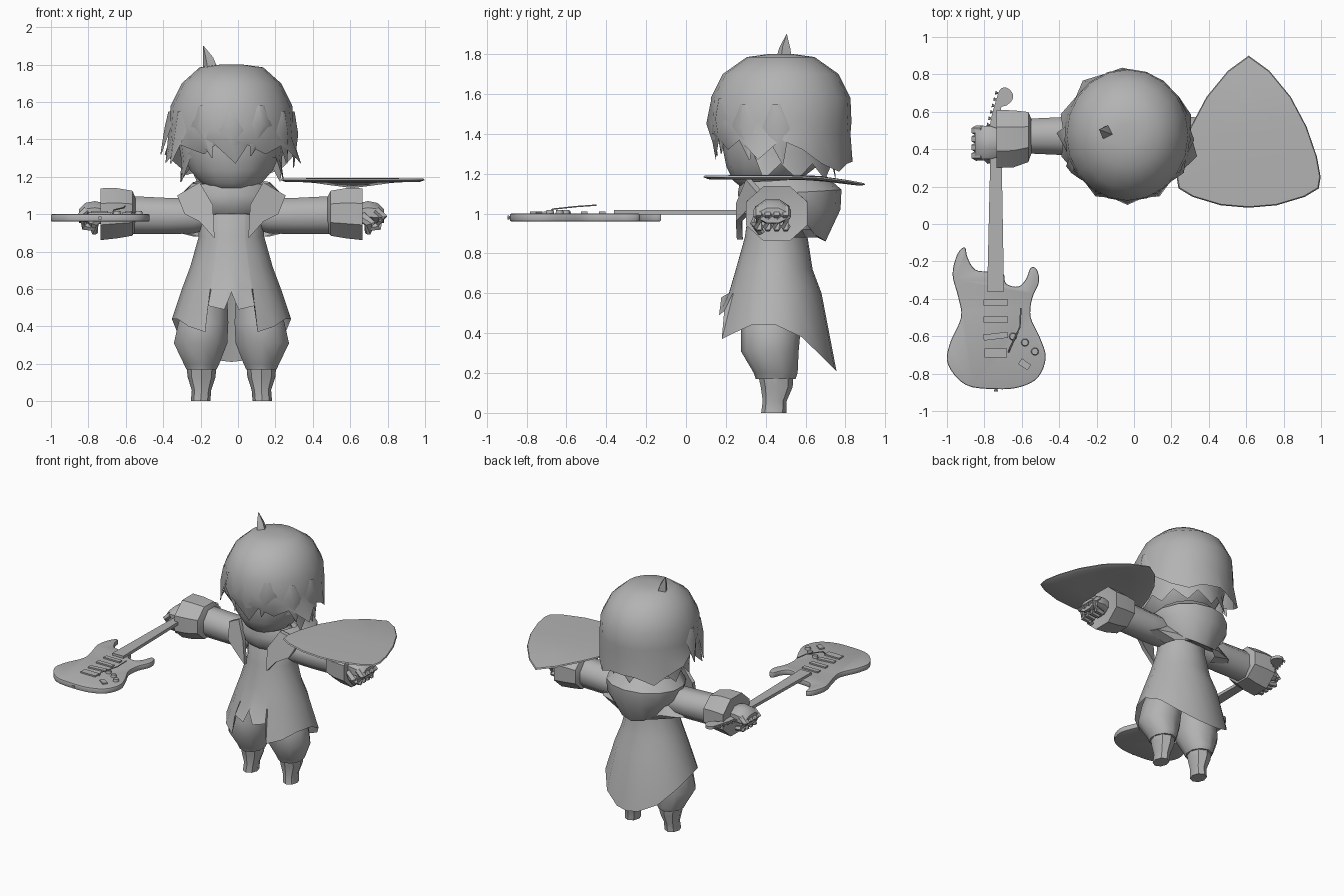
import bpy, bmesh, math
from mathutils import Vector

if "Cube" in bpy.data.objects:
    bpy.data.objects.remove(bpy.data.objects["Cube"])

CX, CY = -0.035, 0.47          # axis of the figure
grey = bpy.data.materials.new("plain grey")
grey.diffuse_color = (0.45, 0.45, 0.45, 1)
grey.use_nodes = True
grey.node_tree.nodes["Principled BSDF"].inputs["Base Color"].default_value = grey.diffuse_color


def finish(name, bm, angle=40):
    bmesh.ops.recalc_face_normals(bm, faces=bm.faces)
    me = bpy.data.meshes.new(name)
    bm.to_mesh(me)
    bm.free()
    me.materials.append(grey)
    ob = bpy.data.objects.new(name, me)
    bpy.context.collection.objects.link(ob)
    bpy.ops.object.select_all(action='DESELECT')
    ob.select_set(True)
    bpy.context.view_layer.objects.active = ob
    bpy.ops.object.shade_smooth_by_angle(angle=math.radians(angle))
    return ob


def loft(name, rings, wrap=True, caps=(True, True), angle=40):
    bm = bmesh.new()
    rows = [[bm.verts.new(p) for p in r] for r in rings]
    n = len(rows[0])
    for a, b in zip(rows, rows[1:]):
        for i in range(n if wrap else n - 1):
            j = (i + 1) % n
            bm.faces.new((a[i], a[j], b[j], b[i]))
    if caps[0]:
        bm.faces.new(rows[0])
    if caps[1]:
        bm.faces.new(rows[-1])
    return finish(name, bm, angle)


def oval(x, y, z, rx, ry, n=10):
    return [(x + rx * math.sin(2 * math.pi * i / n), y - ry * math.cos(2 * math.pi * i / n), z) for i in range(n)]


def oval_x(x, y, z, ry, rz, n=8, turn=0.5):
    return [(x, y + ry * math.cos(2 * math.pi * (i + turn) / n), z + rz * math.sin(2 * math.pi * (i + turn) / n))
            for i in range(n)]


def plate(name, pts, z0, z1, bevel=0.0):
    """Flat outline in x, y with a thickness."""
    bm = bmesh.new()
    f = bm.faces.new([bm.verts.new((x, y, z0)) for x, y in pts])
    top = bmesh.ops.extrude_face_region(bm, geom=[f])["geom"]
    bmesh.ops.translate(bm, vec=(0, 0, z1 - z0), verts=[v for v in top if isinstance(v, bmesh.types.BMVert)])
    if bevel:
        rim = [e for e in bm.edges if abs(e.verts[0].co.z - e.verts[1].co.z) < 1e-6]
        bmesh.ops.bevel(bm, geom=rim, offset=bevel, segments=2, affect='EDGES', profile=0.5)
    return finish(name, bm)


def box(name, x, y, z, sx, sy, sz, turn=0):
    c, s = math.cos(turn), math.sin(turn)
    pts = [(x + a * sx / 2 * c - b * sy / 2 * s, y + a * sx / 2 * s + b * sy / 2 * c)
           for a, b in ((-1, -1), (1, -1), (1, 1), (-1, 1))]
    return plate(name, pts, z - sz / 2, z + sz / 2)


def tube(name, pts, r, n=6):
    """Round tapered rod through points; r is one radius per point."""
    rings = []
    for i, p in enumerate(pts):
        d = Vector(pts[min(i + 1, len(pts) - 1)]) - Vector(pts[max(i - 1, 0)])
        q = d.to_track_quat('Z', 'Y')
        rings.append([Vector(p) + q @ Vector((r[i] * math.cos(2 * math.pi * k / n), r[i] * math.sin(2 * math.pi * k / n), 0))
                      for k in range(n)])
    return loft(name, rings)


def smooth_loop(ctrl, steps=4):
    """Closed Catmull-Rom curve through 2D points."""
    out, n = [], len(ctrl)
    for i in range(n):
        p = [Vector(ctrl[(i + k) % n]) for k in (-1, 0, 1, 2)]
        for s in range(steps):
            t = s / steps
            out.append(tuple(0.5 * (2 * p[1] + (p[2] - p[0]) * t + (2 * p[0] - 5 * p[1] + 4 * p[2] - p[3]) * t * t
                                    + (3 * p[1] - p[0] - 3 * p[2] + p[3]) * t ** 3)))
    return out


# Face
bm = bmesh.new()
bmesh.ops.create_uvsphere(bm, u_segments=14, v_segments=10, radius=1)
for v in bm.verts:
    low = max(0, -v.co.z)
    v.co = (CX + v.co.x * 0.28, 0.46 + v.co.y * 0.28 - 0.09 * low ** 2, 1.42 + v.co.z * 0.315)
finish("face", bm, 60)


# Hair cap with a jagged rim, and a shorter layer beneath it
def hair(name, profile, tips, notch, flare, n=20):
    rings = []
    for z, rx, ry in profile:
        rings.append(oval(CX, 0.475, z, rx, ry, n))
    last = []
    for i in range(n):
        a = 2 * math.pi * i / n
        side, back = abs(math.sin(a)), -math.cos(a)
        tip = i % 2 == 0
        k = (flare * side if back < 0.3 else flare * 0.6) if tip else 0
        if back < -0.75:
            k = -0.06
        z = tips(a) if tip else notch(a)
        rx, ry = profile[-1][1:]
        last.append((CX + (rx + k) * math.sin(a + (0.08 if tip else 0)), 0.475 - (ry + k * 0.4) * math.cos(a), z))
    rings.append(last)
    return loft(name, rings, caps=(True, False), angle=50)


hair("hair", [(1.80, 0.06, 0.06), (1.785, 0.17, 0.17), (1.70, 0.265, 0.29), (1.58, 0.325, 0.35),
              (1.46, 0.335, 0.355), (1.40, 0.34, 0.35)],
     lambda a: 1.27 + 0.05 * math.sin(a * 2.5) ** 2 - 0.06 * (math.cos(a) < -0.5),
     lambda a: 1.37 - 0.12 * (math.cos(a) < -0.3), 0.045)
hair("under_hair", [(1.55, 0.25, 0.25), (1.40, 0.285, 0.29), (1.30, 0.27, 0.27)],
     lambda a: 1.17 if math.cos(a) < 0.4 else 1.33, lambda a: 1.25 if math.cos(a) < 0.4 else 1.36, 0.02)


# Loose locks over the forehead and temples: (x, top z, tip x, tip z, width)
def lock(name, a, z0, z1, w, lean, out):
    def at(ang, z, r):
        return (CX + r * math.sin(ang), 0.475 - (r + 0.015) * math.cos(ang), z)
    mid = (z0 + z1) / 2 + 0.03
    rings = [[at(a - w * 0.3, z0, 0.33), at(a, z0, 0.338), at(a + w * 0.3, z0, 0.33)],
             [at(a - w, mid, 0.335), at(a, mid, 0.358), at(a + w, mid, 0.335)],
             [at(a + lean - 0.01, z1, 0.33 + out), at(a + lean, z1, 0.335 + out), at(a + lean + 0.01, z1, 0.33 + out)]]
    loft(name, rings, wrap=False, caps=(False, False), angle=60)


for i, (a, z0, z1, w, lean, out) in enumerate([
        (-0.5, 1.58, 1.30, 0.2, 0.15, -0.03), (0.0, 1.55, 1.29, 0.2, 0.04, -0.03), (0.5, 1.58, 1.31, 0.2, -0.15, -0.03),
        (-1.0, 1.55, 1.27, 0.2, -0.12, 0.03), (1.0, 1.55, 1.27, 0.2, 0.1, 0.0),
        (-1.5, 1.55, 1.32, 0.2, -0.1, 0.045), (1.5, 1.55, 1.25, 0.2, 0.1, 0.0)]):
    lock(f"hair_lock_{i}", a, z0, z1, w, lean, out)
tube("hair_tuft", [(-0.145, 0.49, 1.76), (-0.16, 0.495, 1.83), (-0.185, 0.505, 1.90)], [0.045, 0.03, 0.001], 4)

# Coat: flared skirt with notched front and long tail; columns are (degrees from front, hem height)
half = [(0, .58), (7, .49), (24, .51), (25.5, .37), (45, .40), (65, .44), (90, .44), (115, .38), (140, .28), (165, .22), (180, .21)]
cols = half + [(360 - a, z) for a, z in half[-2:0:-1]]
rows = [(1.13, .12, .36, .56), (1.06, .175, .32, .60), (.88, .175, .295, .61), (.72, .22, .25, .635), (.60, .265, .215, .68)]
rings = []
for z, rx, yf, yb in rows + [(None, .325, .15, .755)]:
    ym, ry = (yf + yb) / 2, (yb - yf) / 2
    ring = []
    for a, hem in cols:
        t = math.radians(a)
        k = 1.0 if z else min(1.0, 1 - (hem - 0.40) * 0.5)
        ring.append((CX + rx * k * math.sin(t), ym - ry * k * math.cos(t), z or hem))
    rings.append(ring)
loft("coat", rings, caps=(True, False), angle=50)

# Hood lying around the neck, deeper at the back
hood = []
for rx, yf, yb, zf, zb in [(.17, .32, .62, 1.10, 1.10), (.21, .27, .70, 1.16, 1.19), (.275, .26, .78, 1.10, 1.12),
                           (.27, .27, .775, 1.04, 1.02), (.20, .30, .70, 1.0, .86), (.13, .36, .58, 1.0, .92)]:
    ring = []
    for x, y, _ in oval(0, 0, 0, 1, 1, 14):
        t = (y + 1) / 2
        ring.append((CX + rx * x, yf + (yb - yf) * t, zf + (zb - zf) * t * t))
    hood.append(ring)
loft("hood", hood, angle=35)

# Short cape behind the shoulders
cape = []
for rx, ry, z in [(.15, .10, 1.05), (.36, .12, .92), (.20, .16, .88)]:
    cape.append([(CX + rx * math.cos(math.pi * i / 6), .52 + ry * math.sin(math.pi * i / 6), z) for i in range(7)])
loft("cape", cape, wrap=False, caps=(False, False))

for s, side in ((-1, "left"), (1, "right")):
    def X(d):
        return CX + s * d

    # Lapel
    lapel = [(.17, .30, 1.17), (.29, .36, 1.10), (.25, .29, 1.0), (.17, .25, .96), (.09, .255, .87), (.10, .25, 1.05)]
    loft(side + "_lapel", [[(X(d), y, z) for d, y, z in lapel], [(X(d), y + .03, z) for d, y, z in lapel]])

    # Trouser leg, shin and foot
    loft(side + "_trouser", [oval(X(d), y, z, rx, ry) for d, y, z, rx, ry in [
        (.12, .44, .62, .10, .13), (.15, .425, .42, .14, .15), (.165, .42, .31, .15, .145),
        (.16, .45, .20, .10, .11), (.16, .45, .17, .085, .10)]])
    loft(side + "_boot", [oval(X(d), y, z, rx, ry, 8) for d, y, z, rx, ry in [
        (.16, .45, .20, .08, .09), (.16, .455, .13, .075, .08), (.16, .445, .06, .052, .06), (.165, .44, 0, .052, .063)]])

    # Sleeve, wide cuff and hand
    loft(side + "_sleeve", [oval_x(X(d), .47, z, ry, rz) for d, z, ry, rz in [
        (.10, 1.0, .09, .08), (.20, .99, .115, .10), (.34, .99, .11, .105), (.54, .995, .10, .11)]], angle=50)
    loft(side + "_cuff", [oval_x(X(d), y, z, ry, rz) for d, y, z, ry, rz in [
        (.51, .47, 1.0, .09, .09), (.53, .465, 1.005, .145, .13), (.61, .455, 1.005, .165, .145),
        (.70, .455, 1.0, .168, .15), (.69, .455, 1.0, .11, .095)]], angle=30)
    loft(side + "_hand", [oval_x(X(d), .435, z, ry, rz, 8) for d, z, ry, rz in [
        (.66, 1.0, .07, .06), (.73, 1.01, .095, .065), (.78, 1.005, .095, .06), (.815, .99, .08, .04)]])
    for i in range(4):
        y = .365 + i * .045
        tube(f"{side}_finger_{i}", [(X(.77), y, 1.02), (X(.81), y, .985), (X(.785), y, .935), (X(.73), y, .925)],
             [.026, .027, .025, .018])
    tube(side + "_thumb", [(X(.70), .37, .99), (X(.74), .35, .95), (X(.73), .38, .90)], [.03, .03, .018])

# Guitar body
outline = [(-.738, -.883), (-.90, -.86), (-.995, -.75), (-.985, -.64), (-.925, -.5), (-.94, -.39), (-.97, -.27),
           (-.945, -.163), (-.905, -.125), (-.89, -.18), (-.85, -.243), (-.78, -.255), (-.70, -.265), (-.685, -.318),
           (-.62, -.335), (-.578, -.295), (-.553, -.235), (-.52, -.243), (-.508, -.31), (-.545, -.40),
           (-.552, -.5), (-.503, -.607), (-.472, -.714), (-.513, -.82), (-.61, -.872)]
plate("guitar_body", smooth_loop(outline), .96, 1.0, .008)
# Neck, headstock and tuning pegs
plate("guitar_neck", [(-.785, -.36), (-.695, -.36), (-.71, .50), (-.765, .50)], .995, 1.017)
plate("guitar_headstock", smooth_loop([(-.765, .49), (-.765, .56), (-.735, .67), (-.715, .72), (-.68, .728), (-.65, .70),
                                       (-.65, .665), (-.68, .635), (-.712, .62), (-.70, .56), (-.71, .49)]), .985, 1.005)
for i in range(6):
    x, y = -.775 + i * .009, .53 + i * .034
    tube(f"tuning_peg_{i}", [(x + .03, y - .005, .995), (x, y, .995), (x - .012, y + .002, .995)], [.004, .005, .011])
# Pickups, bridge, strings, knobs, jack and lever
for i, y in enumerate((-.42, -.51, -.60)):
    box(f"pickup_{i}", -.74, y, 1.003, .13, .032, .014, .12 if i == 2 else 0)
box("bridge", -.74, -.69, 1.003, .12, .05, .014)
for i, (x, y) in enumerate(((-.647, -.602), (-.583, -.634), (-.53, -.682))):
    tube(f"knob_{i}", [(x, y, .998), (x, y, 1.018)], [.021, .017], 12)
box("jack_plate", -.585, -.75, 1.003, .06, .035, .012, -.6)
tube("lever", [(-.67, -.685, 1.0), (-.665, -.67, 1.022), (-.61, -.55, 1.035), (-.605, -.45, 1.042)], [.004] * 4)
tube("strap_pin", [(-.738, -.88, .98), (-.738, -.895, .98)], [.008, .01], 8)

# Large curved triangular shield-like plate above the right hand
right = [(0, .9), (.11, .82), (.225, .68), (.31, .52), (.365, .36), (.385, .25), (.375, .19), (.30, .145), (.15, .10), (0, .087)]
rim = right + [(-x, y) for x, y in right[-2:0:-1]]


def layer(z, k):
    return [(.613 + x * k, .45 + (y - .45) * k, z - .30 * max(0, .45 + (y - .45) * k - .54) ** 2) for x, y in rim]


loft("curved_plate", [layer(1.170, .5), layer(1.172, .93), layer(1.182, 1), layer(1.190, .985), layer(1.193, .5)], angle=50)
